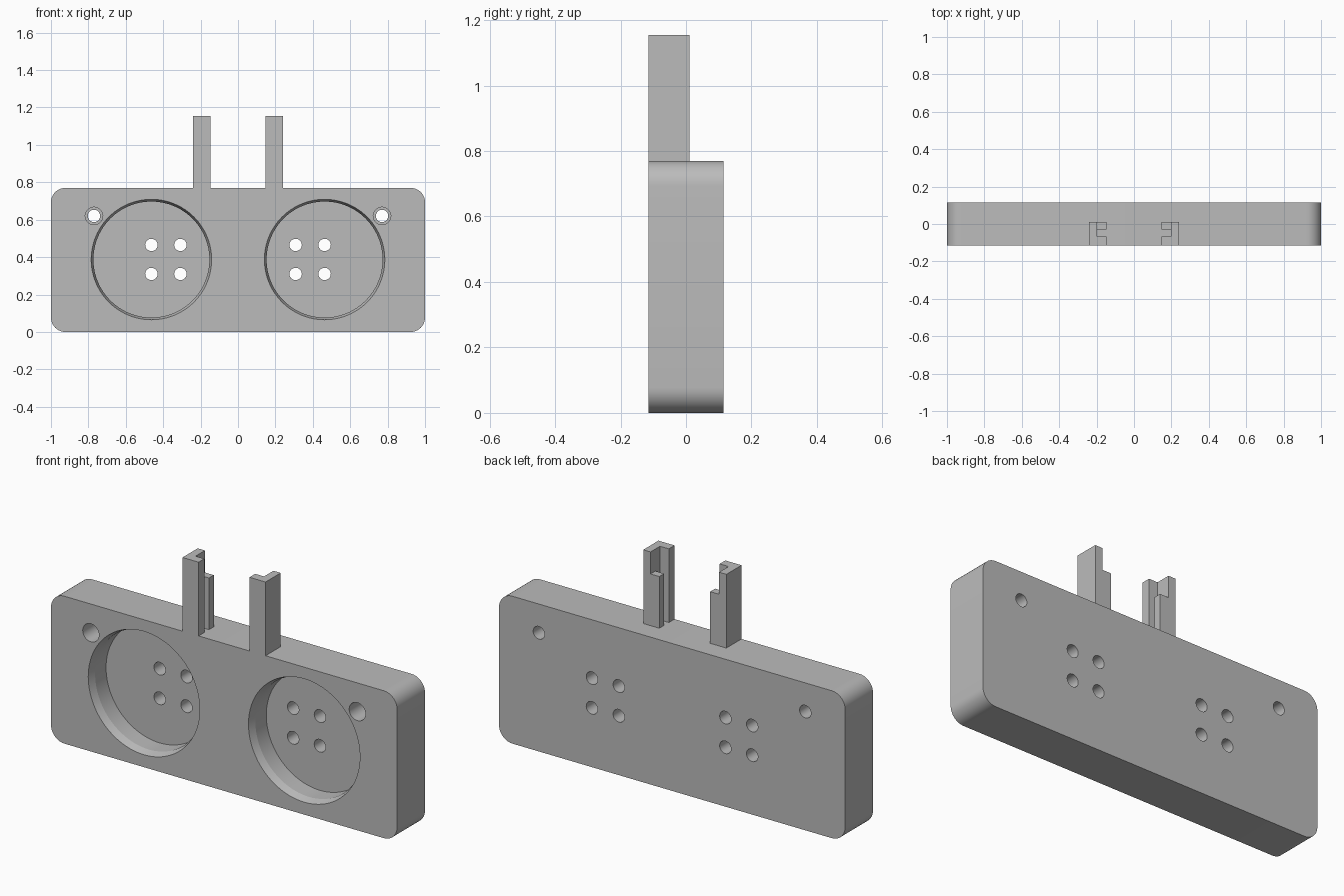
import bpy, bmesh, math
from mathutils import Matrix, Vector

if "Cube" in bpy.data.objects:
    bpy.data.objects.remove(bpy.data.objects["Cube"])

FRONT, BACK, TOP = -0.115, 0.115, 0.77

# Single grey finish
grey = bpy.data.materials.new("plain grey")
grey.use_nodes = True
colour = (0.5, 0.5, 0.5, 1)
grey.diffuse_color = colour
grey.node_tree.nodes["Principled BSDF"].inputs["Base Color"].default_value = colour


def make_object(name, bm):
    bmesh.ops.recalc_face_normals(bm, faces=bm.faces)
    mesh = bpy.data.meshes.new(name)
    bm.to_mesh(mesh)
    bm.free()
    mesh.materials.append(grey)
    obj = bpy.data.objects.new(name, mesh)
    bpy.context.collection.objects.link(obj)
    return obj


def add_box(bm, low, high):
    low, high = Vector(low), Vector(high)
    matrix = Matrix.Translation((low + high) / 2) @ Matrix.Diagonal((high - low).to_4d())
    return bmesh.ops.create_cube(bm, size=1, matrix=matrix)["verts"]


def add_turned(bm, x, z, profile, sides):
    """Closed solid of revolution about a y axis, from (radius, y) pairs."""
    rings = []
    for radius, y in profile:
        angles = [math.tau * i / sides for i in range(sides)]
        rings.append([bm.verts.new((x + radius * math.cos(a), y, z + radius * math.sin(a)))
                      for a in angles])
    for a, b in zip(rings, rings[1:]):
        for i in range(sides):
            j = (i + 1) % sides
            bm.faces.new((a[i], a[j], b[j], b[i]))
    bm.faces.new(rings[0])
    bm.faces.new(rings[-1])


def cut(obj, cutter):
    cutter.hide_render = True
    mod = obj.modifiers.new("cut", "BOOLEAN")
    mod.operation, mod.solver, mod.object = "DIFFERENCE", "EXACT", cutter
    bpy.context.view_layer.objects.active = obj
    bpy.ops.object.modifier_apply(modifier=mod.name)
    bpy.data.objects.remove(cutter)


# Housing block with rounded corners
bm = bmesh.new()
add_box(bm, (-1, FRONT, 0), (1, BACK, TOP))
corners = [e for e in bm.edges if abs(e.verts[0].co.y - e.verts[1].co.y) > 0.1]
bmesh.ops.bevel(bm, geom=corners, offset=0.077, segments=10, profile=0.5, affect="EDGES")
housing = make_object("housing", bm)

# Round pockets with a chamfered mouth, and counterbored mounting holes
bm = bmesh.new()
for side in (-1, 1):
    add_turned(bm, side * 0.463, 0.387,
               [(0.322, FRONT - 0.05), (0.322, FRONT), (0.31, FRONT + 0.04), (0.31, FRONT + 0.13)], 96)
    add_turned(bm, side * 0.77, 0.62,
               [(0.047, FRONT - 0.05), (0.047, FRONT + 0.13), (0.033, FRONT + 0.13), (0.033, BACK + 0.05)], 40)
cut(housing, make_object("pocket_cutter", bm))

# Four pin holes through each pocket floor
bm = bmesh.new()
for side in (-1, 1):
    for x in (0.308, 0.463):
        for z in (0.31, 0.465):
            add_turned(bm, side * x, z, [(0.033, FRONT + 0.08), (0.033, BACK + 0.05)], 40)
cut(housing, make_object("pin_hole_cutter", bm))

# Slotted guide posts: a channel section whose rear lip is shorter
for name, side in (("right_post", -1), ("left_post", 1)):
    bm = bmesh.new()
    section = [(0.24, FRONT), (0.147, FRONT), (0.147, -0.068), (0.198, -0.068),
               (0.198, -0.03), (0.198, 0.01), (0.24, 0.01)]
    base = bm.faces.new([bm.verts.new((side * x, y, TOP)) for x, y in section])
    raised = bmesh.ops.extrude_face_region(bm, geom=[base], use_keep_orig=True)["geom"]
    for v in raised:
        if isinstance(v, bmesh.types.BMVert):
            v.co.z = 1.155
    add_box(bm, (min(side * 0.147, side * 0.198), -0.03, TOP),
            (max(side * 0.147, side * 0.198), 0.01, 1.04))
    make_object(name, bm)

# Smooth the round walls, keep the crisp edges
bpy.ops.object.select_all(action="DESELECT")
housing.select_set(True)
bpy.context.view_layer.objects.active = housing
bpy.ops.object.shade_smooth_by_angle(angle=math.radians(15))
